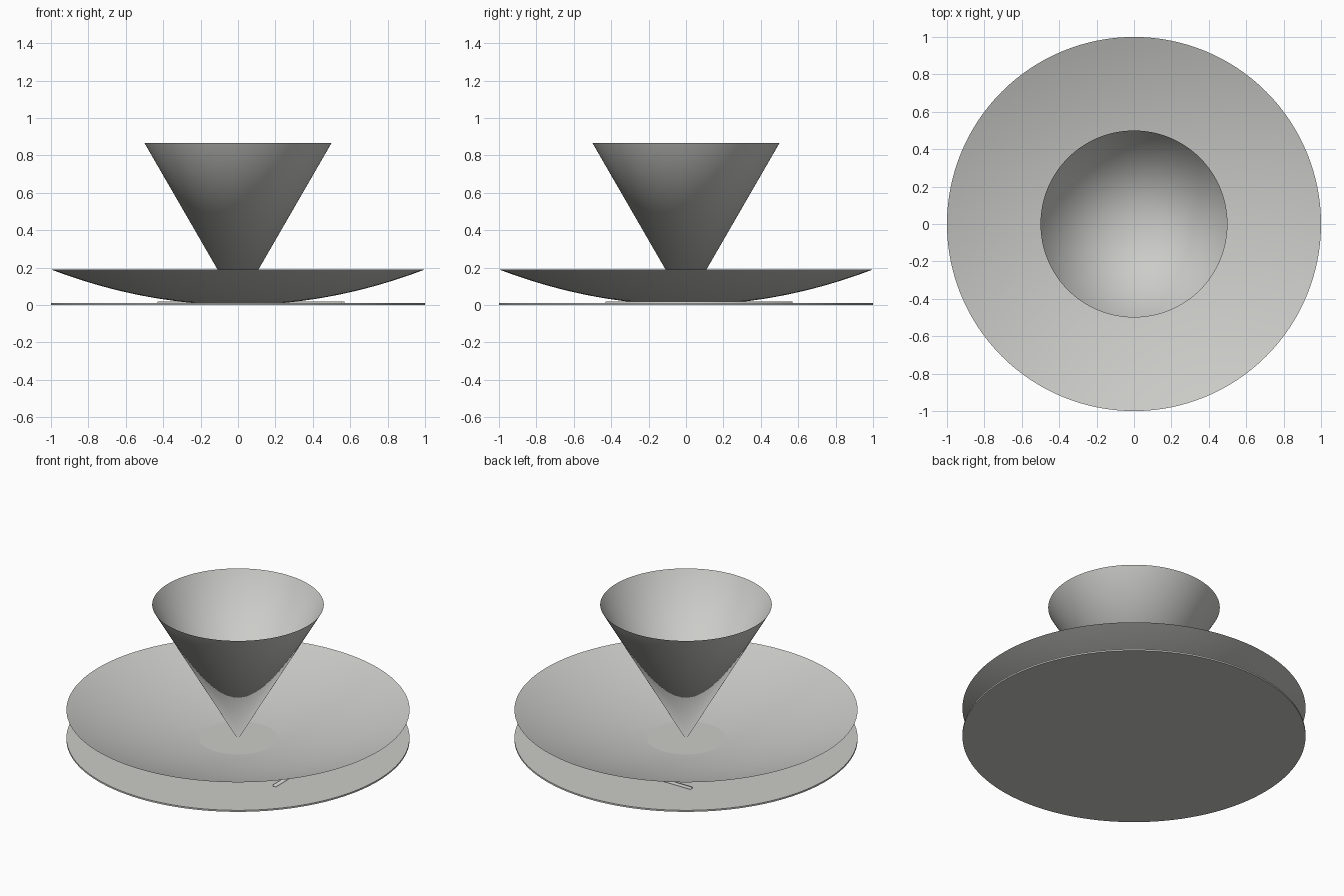
import bpy, bmesh, math

if "Cube" in bpy.data.objects:
    bpy.data.objects.remove(bpy.data.objects["Cube"])

N = 128
grey = bpy.data.materials.new("light_grey")
grey.diffuse_color = (0.6, 0.6, 0.58, 1)
grey.use_nodes = True
grey.node_tree.nodes["Principled BSDF"].inputs["Base Color"].default_value = grey.diffuse_color


def finish(name, bm, smooth):
    me = bpy.data.meshes.new(name)
    for f in bm.faces:
        f.smooth = smooth
    bm.to_mesh(me)
    bm.free()
    me.materials.append(grey)
    ob = bpy.data.objects.new(name, me)
    bpy.context.collection.objects.link(ob)
    return ob


def lathe(name, profile):
    """Open sheet turned round z; the first profile point lies on the axis."""
    bm = bmesh.new()
    tip = bm.verts.new((0, 0, profile[0][1]))
    rings = [[bm.verts.new((r * math.cos(2 * math.pi * i / N),
                            r * math.sin(2 * math.pi * i / N), z))
              for i in range(N)] for r, z in profile[1:]]
    for i in range(N):
        j = (i + 1) % N
        bm.faces.new((tip, rings[0][j], rings[0][i]))
        for a, b in zip(rings, rings[1:]):
            bm.faces.new((a[i], a[j], b[j], b[i]))
    bmesh.ops.recalc_face_normals(bm, faces=bm.faces)
    # outside of the bowl shapes points down
    if tip.link_faces[0].normal.z > 0:
        bmesh.ops.reverse_faces(bm, faces=bm.faces)
    return finish(name, bm, True)


# Thin round base
bm = bmesh.new()
bmesh.ops.create_cone(bm, cap_ends=True, segments=N, radius1=1, radius2=1, depth=0.01)
bmesh.ops.translate(bm, verts=bm.verts, vec=(0, 0, 0.005))
finish("base_disc", bm, False)

# Shallow curved dish
lathe("shallow_dish", [(k / 24, 0.19 * (k / 24) ** 2) for k in range(25)])

# Open cone standing on its tip
lathe("open_cone", [(0, 0), (0.5, 0.866)])

# Thin right-angle bar lying between base and dish
bm = bmesh.new()
a, b, w = -0.43, 0.57, 0.02
outline = [(b, a), (b, b), (a, b), (a, b - w), (b - w, b - w), (b - w, a)]
face = bm.faces.new([bm.verts.new((x, y, 0.004)) for x, y in outline])
ext = bmesh.ops.extrude_face_region(bm, geom=[face])
bmesh.ops.translate(bm, vec=(0, 0, 0.015),
                    verts=[v for v in ext["geom"] if isinstance(v, bmesh.types.BMVert)])
bmesh.ops.recalc_face_normals(bm, faces=bm.faces)
finish("angle_bar", bm, True)
